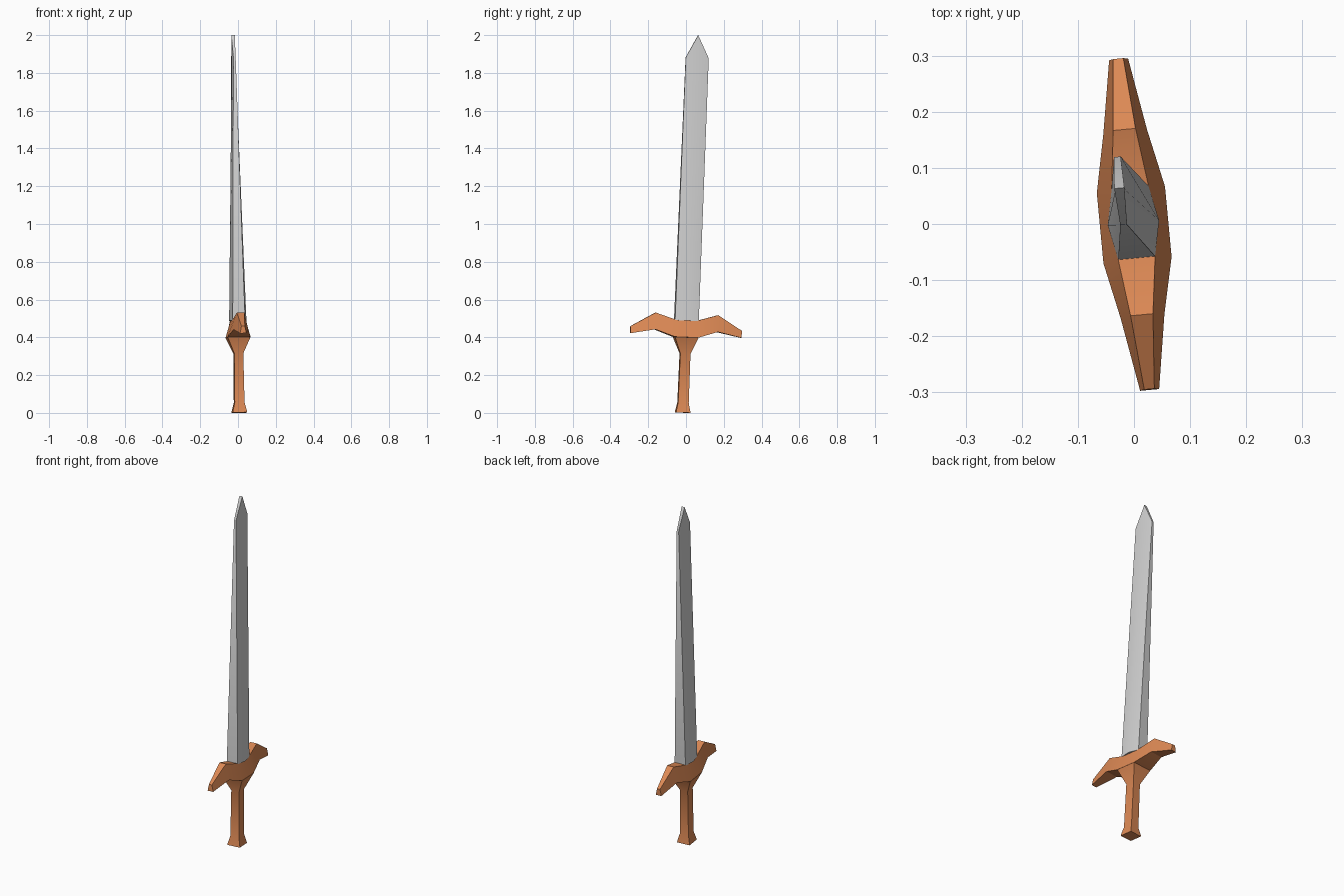
import bpy, bmesh, math
from mathutils import Matrix, Vector

if "Cube" in bpy.data.objects:
    bpy.data.objects.remove(bpy.data.objects["Cube"])


def material(name, rgb):
    m = bpy.data.materials.new(name)
    m.diffuse_color = (*rgb, 1)
    m.use_nodes = True
    m.node_tree.nodes["Principled BSDF"].inputs["Base Color"].default_value = m.diffuse_color
    return m


steel = material("steel grey", (0.64, 0.64, 0.64))
bronze = material("copper orange", (0.72, 0.25, 0.09))

# Slight lean and twist shared by every part
POSE = (Matrix.Translation((0.007, -0.018, 0.0015))
        @ Matrix.Rotation(math.radians(-0.95), 4, 'Y')
        @ Matrix.Rotation(math.radians(-2.35), 4, 'X')
        @ Matrix.Rotation(math.radians(5.4), 4, 'Z'))


def loft(name, rings, mat):
    """Skin a list of equal-length point rings and close both ends."""
    bm = bmesh.new()
    rows = [[bm.verts.new(Vector(p)) for p in ring] for ring in rings]
    n = len(rows[0])
    for a, b in zip(rows, rows[1:]):
        for i in range(n):
            j = (i + 1) % n
            bm.faces.new((a[i], a[j], b[j], b[i]))
    bm.faces.new(rows[0])
    bm.faces.new(rows[-1])
    bmesh.ops.remove_doubles(bm, verts=bm.verts, dist=0.0001)
    bmesh.ops.recalc_face_normals(bm, faces=bm.faces)
    bm.transform(POSE)
    me = bpy.data.meshes.new(name)
    bm.to_mesh(me)
    bm.free()
    me.materials.append(mat)
    ob = bpy.data.objects.new(name, me)
    bpy.context.collection.objects.link(ob)
    bpy.ops.object.select_all(action='DESELECT')
    ob.select_set(True)
    bpy.context.view_layer.objects.active = ob
    bpy.ops.object.shade_smooth_by_angle(angle=math.radians(30))


def hexagon(edge, ridge, half, z):
    return [(edge, -half, z), (ridge, 0, z), (edge, half, z),
            (-edge, half, z), (-ridge, 0, z), (-edge, -half, z)]


def rectangle(hx, hy, z):
    return [(-hx, -hy, z), (hx, -hy, z), (hx, hy, z), (-hx, hy, z)]


# Blade: six-sided section thinning upwards, ending in a short chisel ridge
loft("blade", [hexagon(0.033, 0.046, 0.063, 0.487),
               hexagon(0.006, 0.0095, 0.061, 1.88),
               hexagon(0.009, 0.009, 0.0, 2.0)], steel)

# Crossguard: (distance, bottom z, top z, bottom half width, top half width)
half_guard = [(0.296, 0.408, 0.446, 0.017, 0.009),
              (0.166, 0.434, 0.523, 0.039, 0.020),
              (0.063, 0.399, 0.491, 0.061, 0.033)]
stations = [(-s[0], *s[1:]) for s in half_guard] + half_guard[::-1]
loft("crossguard", [[(-wb, y, b), (wb, y, b), (wt, y, t), (-wt, y, t)]
                    for y, b, t, wb, wt in stations], bronze)

# Grip with flared collar above and flared pommel below
loft("grip", [rectangle(0.038, 0.038, 0.0), rectangle(0.037, 0.037, 0.008),
              rectangle(0.026, 0.028, 0.052), rectangle(0.024, 0.027, 0.313),
              rectangle(0.061, 0.063, 0.3985)], bronze)
